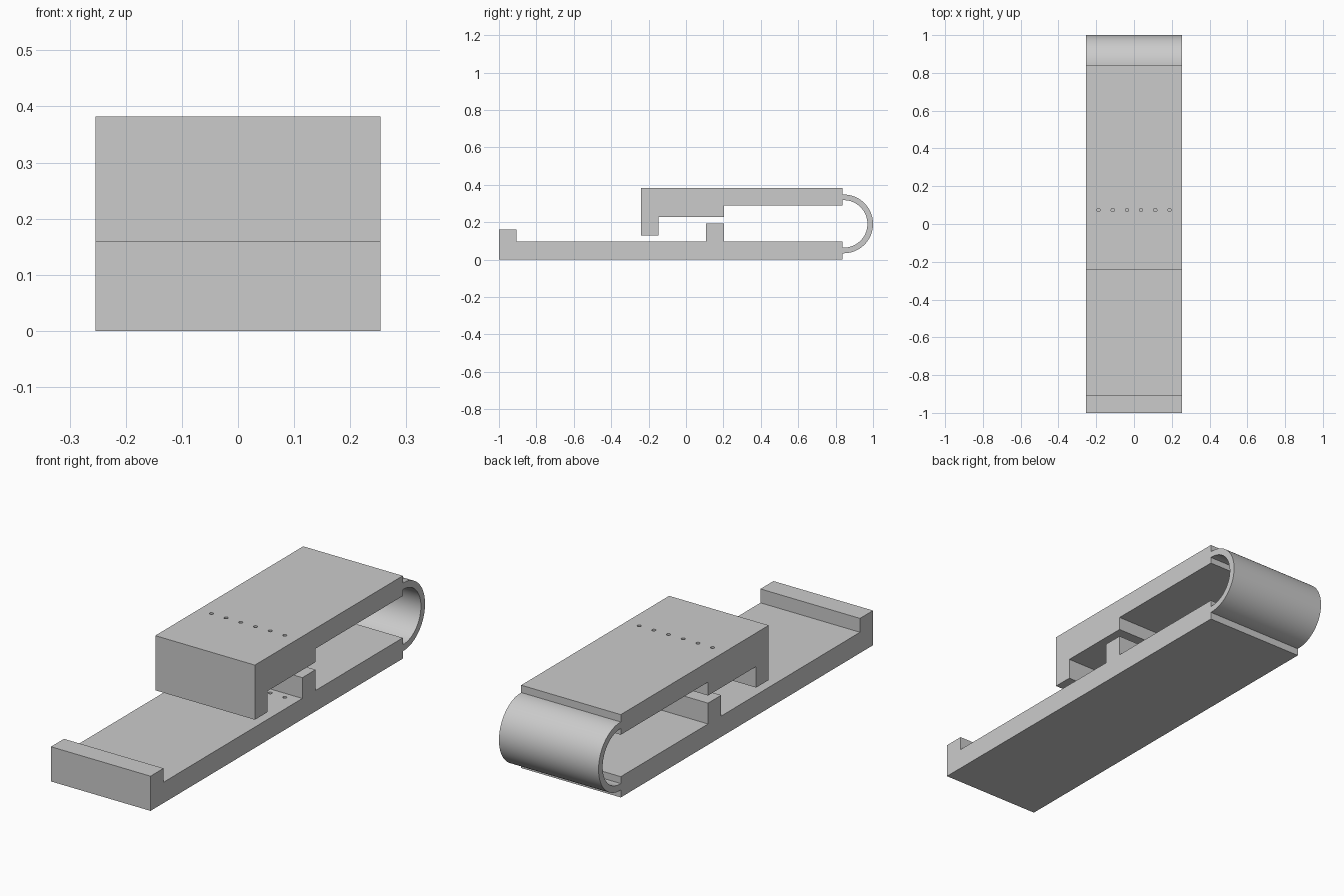
import bpy, bmesh, math
from mathutils import Matrix

cube = bpy.data.objects.get("Cube")
if cube:
    bpy.data.objects.remove(cube, do_unlink=True)

HALF_WIDTH = 0.254
TOP = 0.382
END = 0.838

grey = bpy.data.materials.new("light_grey")
grey.use_nodes = True
grey.diffuse_color = (0.6, 0.6, 0.6, 1)
grey.node_tree.nodes["Principled BSDF"].inputs["Base Color"].default_value = grey.diffuse_color


def add_object(name, bm):
    bmesh.ops.recalc_face_normals(bm, faces=bm.faces)
    mesh = bpy.data.meshes.new(name)
    bm.to_mesh(mesh)
    bm.free()
    mesh.materials.append(grey)
    obj = bpy.data.objects.new(name, mesh)
    bpy.context.collection.objects.link(obj)
    return obj


def extrude_profile(name, points):
    """Sweep a side outline (y, z) across the full width."""
    bm = bmesh.new()
    face = bm.faces.new([bm.verts.new((-HALF_WIDTH, y, z)) for y, z in points])
    side = bmesh.ops.extrude_face_region(bm, geom=[face])["geom"]
    verts = [g for g in side if isinstance(g, bmesh.types.BMVert)]
    bmesh.ops.translate(bm, verts=verts, vec=(2 * HALF_WIDTH, 0, 0))
    return add_object(name, bm)


def activate(obj):
    bpy.ops.object.select_all(action='DESELECT')
    obj.select_set(True)
    bpy.context.view_layer.objects.active = obj


# Lower arm with end lip and raised crossbar
lower_arm = extrude_profile("lower_arm", [
    (-1, 0), (END, 0), (END, 0.096), (0.202, 0.096), (0.202, 0.192),
    (0.106, 0.192), (0.106, 0.096), (-0.905, 0.096), (-0.905, 0.16), (-1, 0.16)])

# Upper arm with hanging lip and thicker middle
upper_arm = extrude_profile("upper_arm", [
    (-0.24, TOP), (-0.24, 0.13), (-0.148, 0.13), (-0.148, 0.227),
    (0.202, 0.227), (0.202, 0.289), (END, 0.289), (END, TOP)])

# Curved spring strip joining the arms
OUTER, INNER, CENTRE = 0.157, 0.127, 0.843
STEPS = 48


def arc(radius):
    angles = [math.pi * (i / STEPS - 0.5) for i in range(STEPS + 1)]
    curve = [(CENTRE + radius * math.cos(a), TOP / 2 + radius * math.sin(a)) for a in angles]
    return [(END, TOP / 2 - radius)] + curve + [(END, TOP / 2 + radius)]


spring = extrude_profile("spring_strip", arc(OUTER) + arc(INNER)[::-1])
activate(spring)
bpy.ops.object.shade_smooth_by_angle(angle=math.radians(30))

# Row of pin holes: through the upper arm, blind in the lower arm
bm = bmesh.new()
for i in range(6):
    place = Matrix.Translation(((i - 2.5) * 0.075, 0.074, 0.25))
    bmesh.ops.create_cone(bm, cap_ends=True, segments=20, radius1=0.009,
                          radius2=0.009, depth=0.4, matrix=place)
cutter = add_object("hole_cutter", bm)
cutter.hide_render = True
for arm in (lower_arm, upper_arm):
    mod = arm.modifiers.new("pin_holes", 'BOOLEAN')
    mod.operation = 'DIFFERENCE'
    mod.solver = 'EXACT'
    mod.object = cutter
    activate(arm)
    bpy.ops.object.modifier_apply(modifier=mod.name)
bpy.data.objects.remove(cutter, do_unlink=True)
